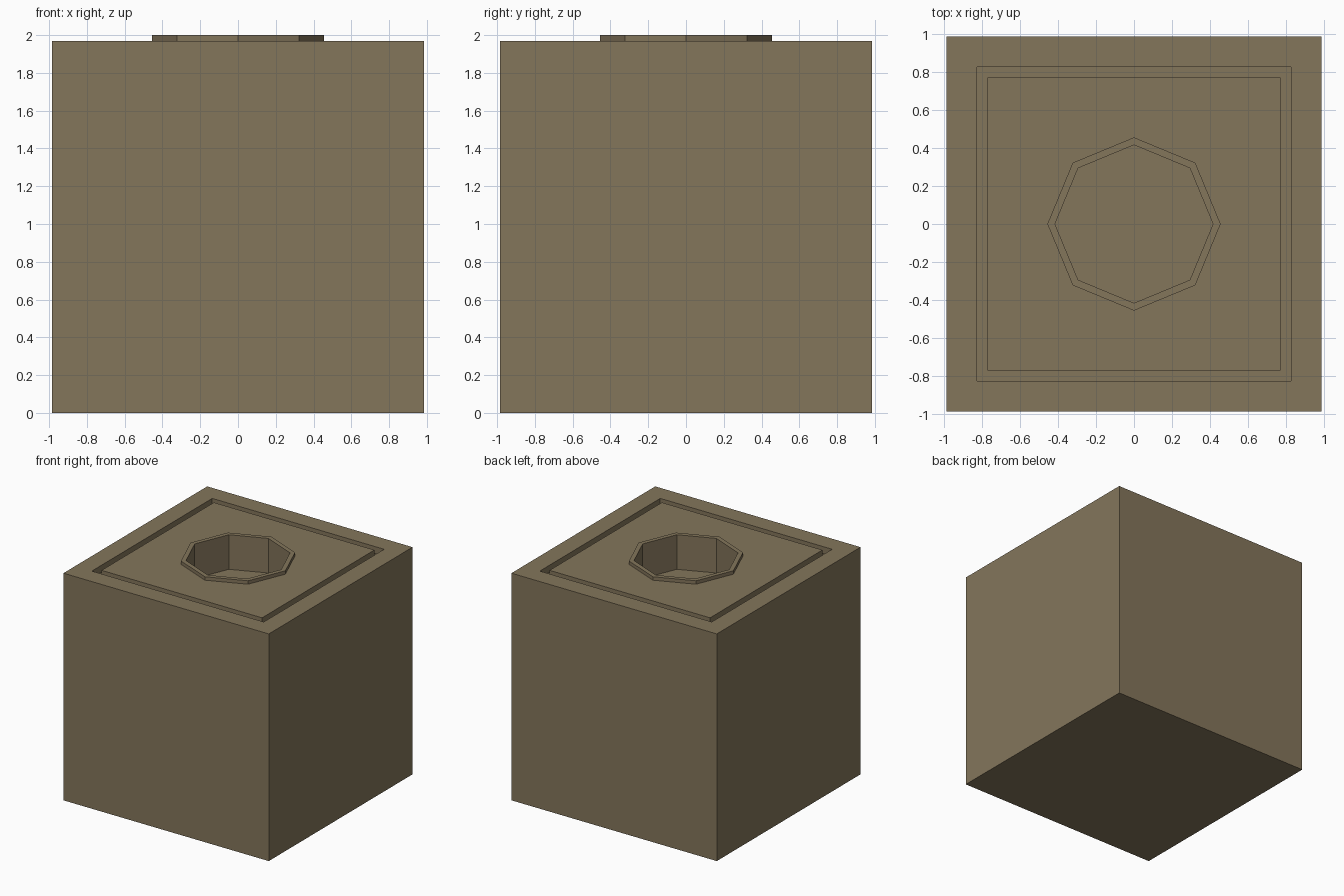
import bpy
import math

if "Cube" in bpy.data.objects:
    bpy.data.objects.remove(bpy.data.objects["Cube"])

SIDE, TOP, RIM_TOP = 0.985, 1.97, 2.0


def prism(name, sides, radius, z0, z1, turn=0.0):
    """Upright prism; radius runs to the corners."""
    bpy.ops.mesh.primitive_cylinder_add(
        vertices=sides, radius=radius, depth=z1 - z0,
        location=(0, 0, (z0 + z1) / 2), rotation=(0, 0, turn))
    ob = bpy.context.object
    ob.name = name
    bpy.ops.object.transform_apply(location=True, rotation=True, scale=True)
    return ob


def square(name, half, z0, z1):
    return prism(name, 4, half * math.sqrt(2), z0, z1, math.pi / 4)


def boolean(target, tool, operation):
    mod = target.modifiers.new(tool.name, 'BOOLEAN')
    mod.operation = operation
    mod.solver = 'EXACT'
    mod.object = tool
    tool.hide_render = True
    tool.hide_set(True)


# Cube body
block = square("block", SIDE, 0, TOP)

# Square groove around the top panel
groove = square("groove_cutter", 0.825, TOP - 0.06, TOP + 0.1)
panel = square("groove_core", 0.77, TOP - 0.2, TOP + 0.2)
boolean(groove, panel, 'DIFFERENCE')
boolean(block, groove, 'DIFFERENCE')

# Raised octagonal rim, then the socket bored through it
rim = prism("socket_rim", 8, 0.455, TOP - 0.1, RIM_TOP)
boolean(block, rim, 'UNION')
socket = prism("socket_cutter", 8, 0.415, RIM_TOP - 0.3, RIM_TOP + 0.2)
boolean(block, socket, 'DIFFERENCE')

# Body colour
mat = bpy.data.materials.new("tan")
mat.diffuse_color = (0.23, 0.18, 0.105, 1)
mat.use_nodes = True
mat.node_tree.nodes["Principled BSDF"].inputs["Base Color"].default_value = mat.diffuse_color
block.data.materials.append(mat)
